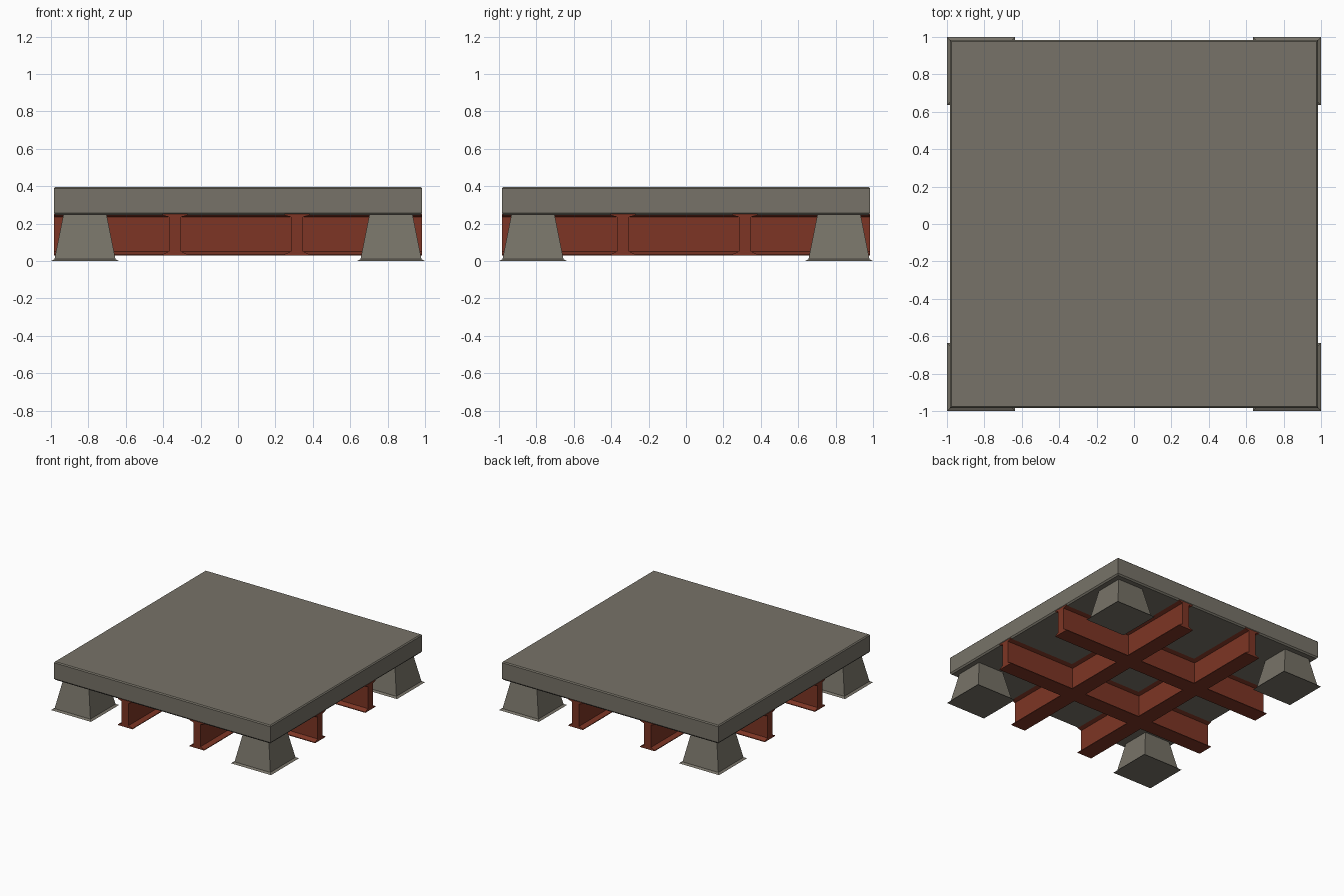
import bpy
import bmesh

cube = bpy.data.objects.get("Cube")
if cube:
    bpy.data.objects.remove(cube, do_unlink=True)


def material(name, colour):
    mat = bpy.data.materials.new(name)
    mat.use_nodes = True
    mat.diffuse_color = (*colour, 1)
    mat.node_tree.nodes["Principled BSDF"].inputs["Base Color"].default_value = (*colour, 1)
    return mat


concrete = material("grey concrete", (0.185, 0.171, 0.138))
rust = material("rust red steel", (0.205, 0.036, 0.018))


def finish(name, bm, mat):
    bmesh.ops.recalc_face_normals(bm, faces=bm.faces)
    mesh = bpy.data.meshes.new(name)
    bm.to_mesh(mesh)
    bm.free()
    mesh.materials.append(mat)
    obj = bpy.data.objects.new(name, mesh)
    bpy.context.collection.objects.link(obj)
    return obj


def square_stack(name, levels, mat, cx=0, cy=0):
    """Loft square rings, each given as (half width, height)."""
    bm = bmesh.new()
    rings = []
    for h, z in levels:
        corners = [(-h, -h), (h, -h), (h, h), (-h, h)]
        rings.append([bm.verts.new((cx + x, cy + y, z)) for x, y in corners])
    for low, high in zip(rings, rings[1:]):
        for i in range(4):
            j = (i + 1) % 4
            bm.faces.new((low[i], low[j], high[j], high[i]))
    bm.faces.new(rings[0][::-1])
    bm.faces.new(rings[-1])
    return finish(name, bm, mat)


def i_beam(name, offset, along_x):
    """Extrude a tapered-flange I profile the full width of the slab."""
    half = [(0.066, 0.03), (0.066, 0.036), (0.032, 0.052),
            (0.032, 0.235), (0.066, 0.245), (0.066, 0.252)]
    profile = half + [(-w, z) for w, z in reversed(half)]
    bm = bmesh.new()
    ends = []
    for s in (-0.983, 0.983):
        ends.append([bm.verts.new((s, offset + w, z) if along_x else (offset + w, s, z))
                     for w, z in profile])
    count = len(profile)
    for i in range(count):
        j = (i + 1) % count
        bm.faces.new((ends[0][i], ends[0][j], ends[1][j], ends[1][i]))
    bm.faces.new(ends[0])
    bm.faces.new(ends[1][::-1])
    return finish(name, bm, rust)


# Slab with narrow chamfers
square_stack("slab", [(0.975, 0.245), (0.985, 0.257), (0.985, 0.388), (0.977, 0.396)], concrete)

# Tapered feet with a thin flared lip at the ground
foot_levels = [(0.182, 0), (0.163, 0.01), (0.115, 0.25)]
for side, sx in (("right", -1), ("left", 1)):
    for end, sy in (("front", -1), ("back", 1)):
        square_stack(f"{end}_{side}_foot", foot_levels, concrete, 0.818 * sx, 0.818 * sy)

# Crossed grid of steel beams
for number, offset in enumerate((-0.337, 0.315), 1):
    i_beam(f"cross_beam_{number}", offset, True)
    i_beam(f"long_beam_{number}", offset, False)
